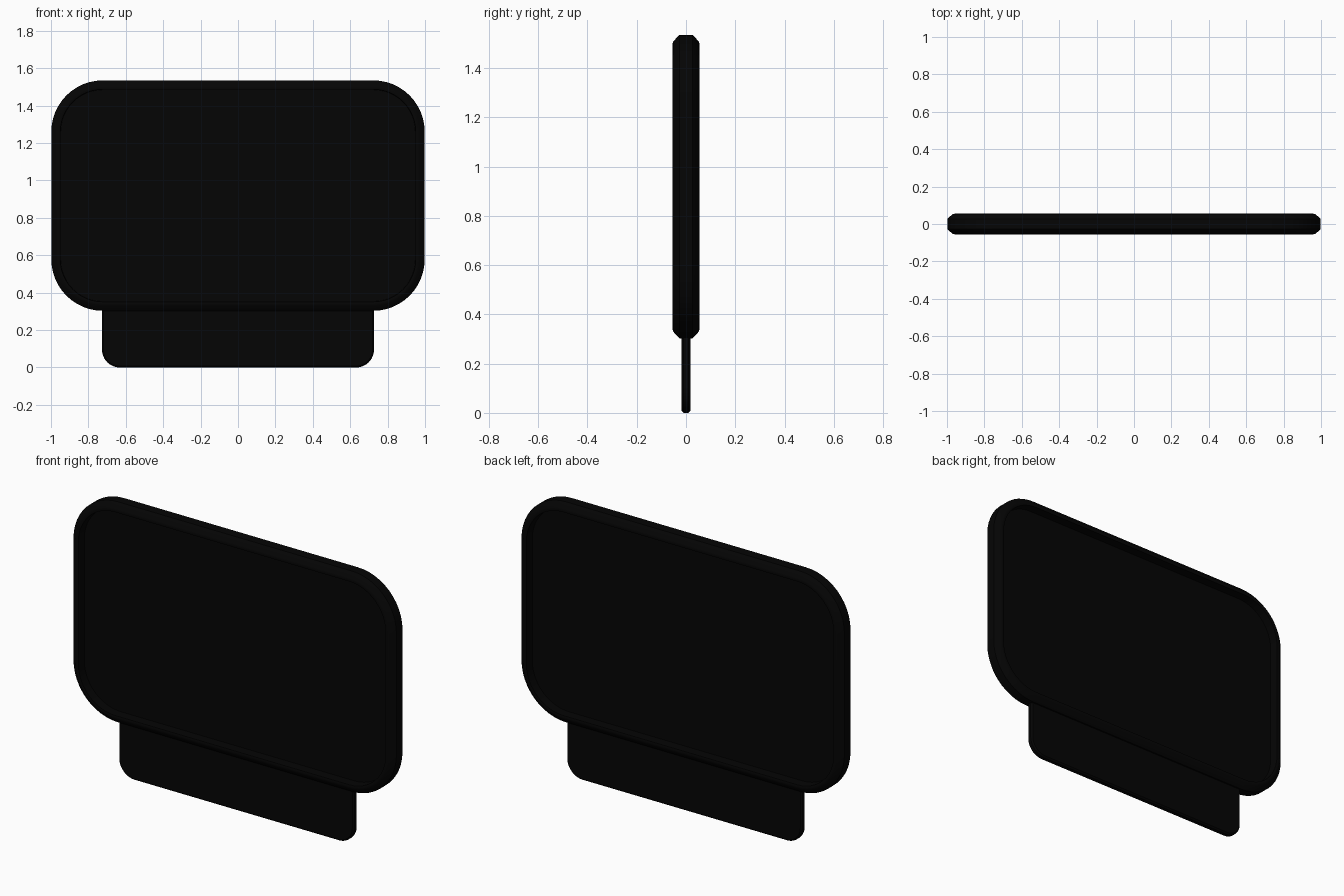
import bpy, bmesh, math

if "Cube" in bpy.data.objects:
    bpy.data.objects.remove(bpy.data.objects["Cube"])

black = bpy.data.materials.new("near black")
black.diffuse_color = (0.0013, 0.0013, 0.0013, 1)
black.use_nodes = True
black.node_tree.nodes["Principled BSDF"].inputs["Base Color"].default_value = black.diffuse_color


def outline(half_w, z0, z1, radius, inset, steps=12):
    """Rounded rectangle in the XZ plane, shrunk by inset; radius = (bottom, top)."""
    pts = []
    corners = [(1, 1), (-1, 1), (-1, -1), (1, -1)]
    for i, (sx, sz) in enumerate(corners):
        r = radius[0] if sz < 0 else radius[1]
        cx = sx * (half_w - r)
        cz = z1 - r if sz > 0 else z0 + r
        for k in range(steps + 1):
            a = math.pi / 2 * (i + k / steps)
            pts.append((cx + (r - inset) * math.cos(a), cz + (r - inset) * math.sin(a)))
    return pts


def slab(name, half_w, z0, z1, radius, rim):
    """Loft rounded outlines through the rim profile of (inset, y) points."""
    bm = bmesh.new()
    rings = []
    for inset, y in rim:
        rings.append([bm.verts.new((x, y, z))
                      for x, z in outline(half_w, z0, z1, radius, inset)])
    n = len(rings[0])
    for a, b in zip(rings, rings[1:]):
        for i in range(n):
            j = (i + 1) % n
            bm.faces.new((a[i], a[j], b[j], b[i]))
    bm.faces.new(rings[0])
    bm.faces.new(rings[-1])
    bmesh.ops.recalc_face_normals(bm, faces=bm.faces)
    me = bpy.data.meshes.new(name)
    bm.to_mesh(me)
    bm.free()
    me.materials.append(black)
    ob = bpy.data.objects.new(name, me)
    bpy.context.collection.objects.link(ob)
    bpy.context.view_layer.objects.active = ob
    ob.select_set(True)
    bpy.ops.object.shade_smooth_by_angle(angle=math.radians(35))
    ob.select_set(False)
    return ob


def mirrored(half):
    return half + [(i, -y) for i, y in reversed(half)]


# Rounded panel with a raised, chamfered rim around deeply recessed faces
slab("panel", 0.998, 0.303, 1.535, (0.275, 0.275),
     mirrored([(0.050, -0.003), (0.048, -0.053), (0.040, -0.055), (0.028, -0.053), (0.0, -0.027)]))

# Thin tab below, rounded at its lower corners and sunk into the rim
slab("lower_tab", 0.727, 0.0, 0.335, (0.095, 0.015),
     mirrored([(0.008, -0.018), (0.0, -0.010)]))
